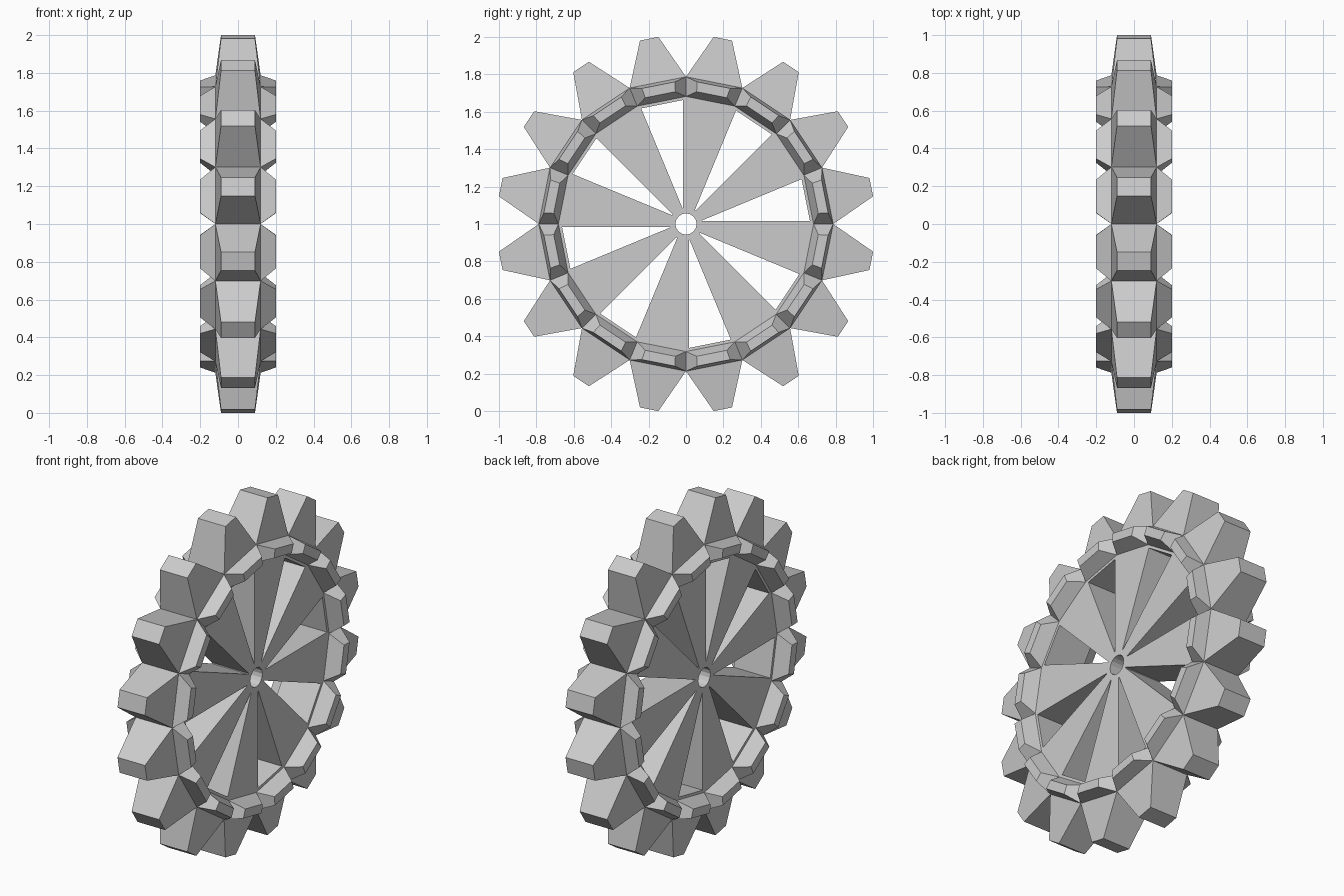
import bpy, bmesh
from math import sin, cos, tan, pi

if "Cube" in bpy.data.objects:
    bpy.data.objects.remove(bpy.data.objects["Cube"])

N = 16                      # segments around the wheel
STEP = 2 * pi / N
T, C = tan(STEP / 2), cos(STEP / 2)
HALF = 0.12                 # half thickness of the disc
RIM_OUT, RIM_IN, HUB = 0.787 * C, 0.682 * C, 0.057 * C   # distances to flats

bm = bmesh.new()


def ring(k, pts):
    """Place local (x, outward, sideways) points in segment k."""
    a = (k + 0.5) * STEP
    return [bm.verts.new((x, r * sin(a) + t * cos(a), 1 + r * cos(a) - t * sin(a)))
            for x, r, t in pts]


def trapezoid(x, r0, h0, r1, h1):
    return [(x, r0, -h0), (x, r1, -h1), (x, r1, h1), (x, r0, h0)]


def bridge(k, a, b):
    """Quads joining two four-point loops."""
    for i in range(4):
        j = (i + 1) % 4
        bm.faces.new(ring(k, [a[i], a[j], b[j], b[i]]))


def frustum(k, base, top):
    bridge(k, base, top)
    bm.faces.new(ring(k, top))


for k in range(N):
    # tooth on the outer edge
    h = RIM_OUT * T
    tooth_base = [(-HALF, RIM_OUT, -h), (HALF, RIM_OUT, -h),
                  (HALF, RIM_OUT, h), (-HALF, RIM_OUT, h)]
    tooth_top = [(sx * 0.09, 1.01, st * 0.05)
                 for sx, st in ((-1, -1), (1, -1), (1, 1), (-1, 1))]
    frustum(k, tooth_base, tooth_top)

    windows = []
    for s in (-1, 1):
        # raised rim block on each side
        frustum(k, trapezoid(s * HALF, RIM_IN, RIM_IN * T, RIM_OUT, h),
                trapezoid(s * 0.2, 0.705, 0.082, 0.757, 0.09))
        # spoke, or a frame around an open window
        wedge = trapezoid(s * HALF, HUB, HUB * T, RIM_IN, RIM_IN * T)
        if k % 2 == 0:
            bm.faces.new(ring(k, wedge))
        else:
            r0, r1, gap = 0.088, 0.653, 0.0153
            windows.append(trapezoid(s * HALF, r0, r0 * T - gap, r1, r1 * T - gap))
            bridge(k, wedge, windows[-1])
    if windows:
        bridge(k, *windows)
    # wall of the axle hole
    t = HUB * T
    bm.faces.new(ring(k, [(-HALF, HUB, -t), (HALF, HUB, -t), (HALF, HUB, t), (-HALF, HUB, t)]))

bmesh.ops.remove_doubles(bm, verts=bm.verts, dist=0.0005)
bmesh.ops.recalc_face_normals(bm, faces=bm.faces)
mesh = bpy.data.meshes.new("cog_wheel")
bm.to_mesh(mesh)
bm.free()
bpy.context.collection.objects.link(bpy.data.objects.new("cog_wheel", mesh))
